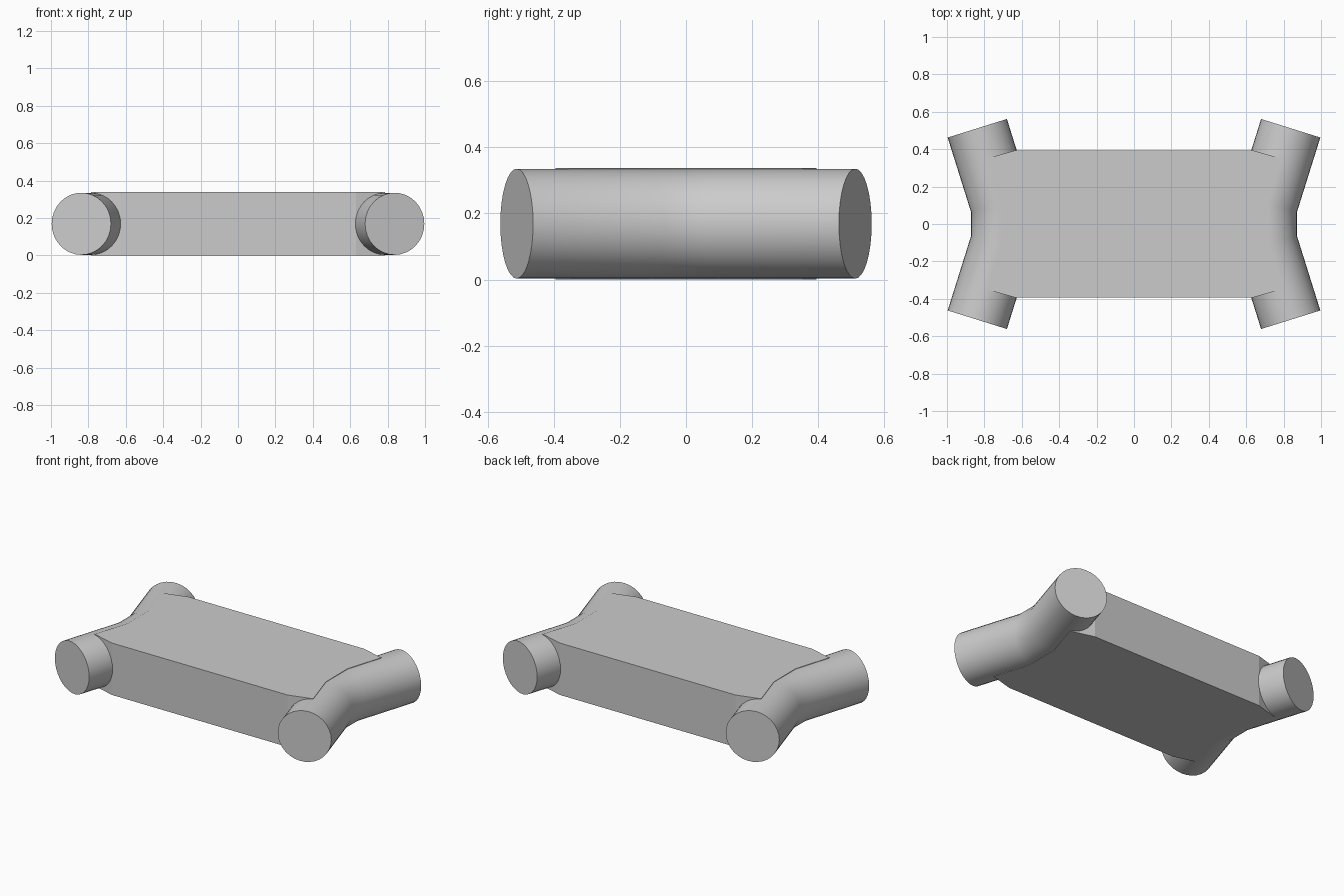
import bpy, bmesh, math
from mathutils import Vector

if "Cube" in bpy.data.objects:
    bpy.data.objects.remove(bpy.data.objects["Cube"], do_unlink=True)

grey = bpy.data.materials.new("plain grey")
grey.use_nodes = True
colour = (0.6, 0.6, 0.6, 1)
grey.diffuse_color = colour
grey.node_tree.nodes["Principled BSDF"].inputs["Base Color"].default_value = colour

MID_Z = 0.169
RADIUS = 0.166
SIDES = 32
BEND = math.radians(17.4)
AXIS_X, BEND_Y, ARM = 0.7125, 0.112, 0.419


def add_object(name, bm):
    bmesh.ops.recalc_face_normals(bm, faces=bm.faces)
    mesh = bpy.data.meshes.new(name)
    bm.to_mesh(mesh)
    bm.free()
    obj = bpy.data.objects.new(name, mesh)
    bpy.context.collection.objects.link(obj)
    mesh.materials.append(grey)
    return obj


def along_arm(distance, sx, sy):
    """Point on the pipe axis, measured outwards from the bend."""
    return Vector((sx * (AXIS_X + distance * math.sin(BEND)),
                   sy * (BEND_Y + distance * math.cos(BEND)), MID_Z))


# Bent pipes: rings swept along each side
def bent_pipe(name, sx):
    bm = bmesh.new()
    rings = []
    for distance, sy in ((ARM, -1), (0, -1), (0, 1), (ARM, 1)):
        centre = along_arm(distance, sx, sy)
        across = Vector((sx * math.cos(BEND), -sy * math.sin(BEND), 0))
        ring = []
        for i in range(SIDES):
            a = math.tau * i / SIDES
            ring.append(bm.verts.new(centre + RADIUS * (
                across * math.cos(a) + Vector((0, 0, math.sin(a))))))
        rings.append(ring)
    for a, b in zip(rings, rings[1:]):
        for i in range(SIDES):
            j = (i + 1) % SIDES
            bm.faces.new((a[i], a[j], b[j], b[i]))
    bm.faces.new(rings[0])
    bm.faces.new(rings[-1])
    obj = add_object(name, bm)
    bpy.ops.object.select_all(action="DESELECT")
    obj.select_set(True)
    bpy.context.view_layer.objects.active = obj
    bpy.ops.object.shade_smooth_by_angle(angle=math.radians(40))


bent_pipe("left_pipe", 1)
bent_pipe("right_pipe", -1)

# Flat body whose ends follow the pipe axes
bm = bmesh.new()
shoulder = along_arm(0.25, 1, 1)
quarter = [(AXIS_X, BEND_Y), (shoulder.x, shoulder.y), (0.632, 0.394)]
outline = quarter + [(-x, y) for x, y in reversed(quarter)]
outline += [(-x, -y) for x, y in outline]
base = bm.faces.new([bm.verts.new((x, y, 0)) for x, y in outline])
top = bmesh.ops.extrude_face_region(bm, geom=[base])["geom"]
bmesh.ops.translate(bm, vec=(0, 0, 2 * MID_Z),
                    verts=[v for v in top if isinstance(v, bmesh.types.BMVert)])
add_object("flat_body", bm)
